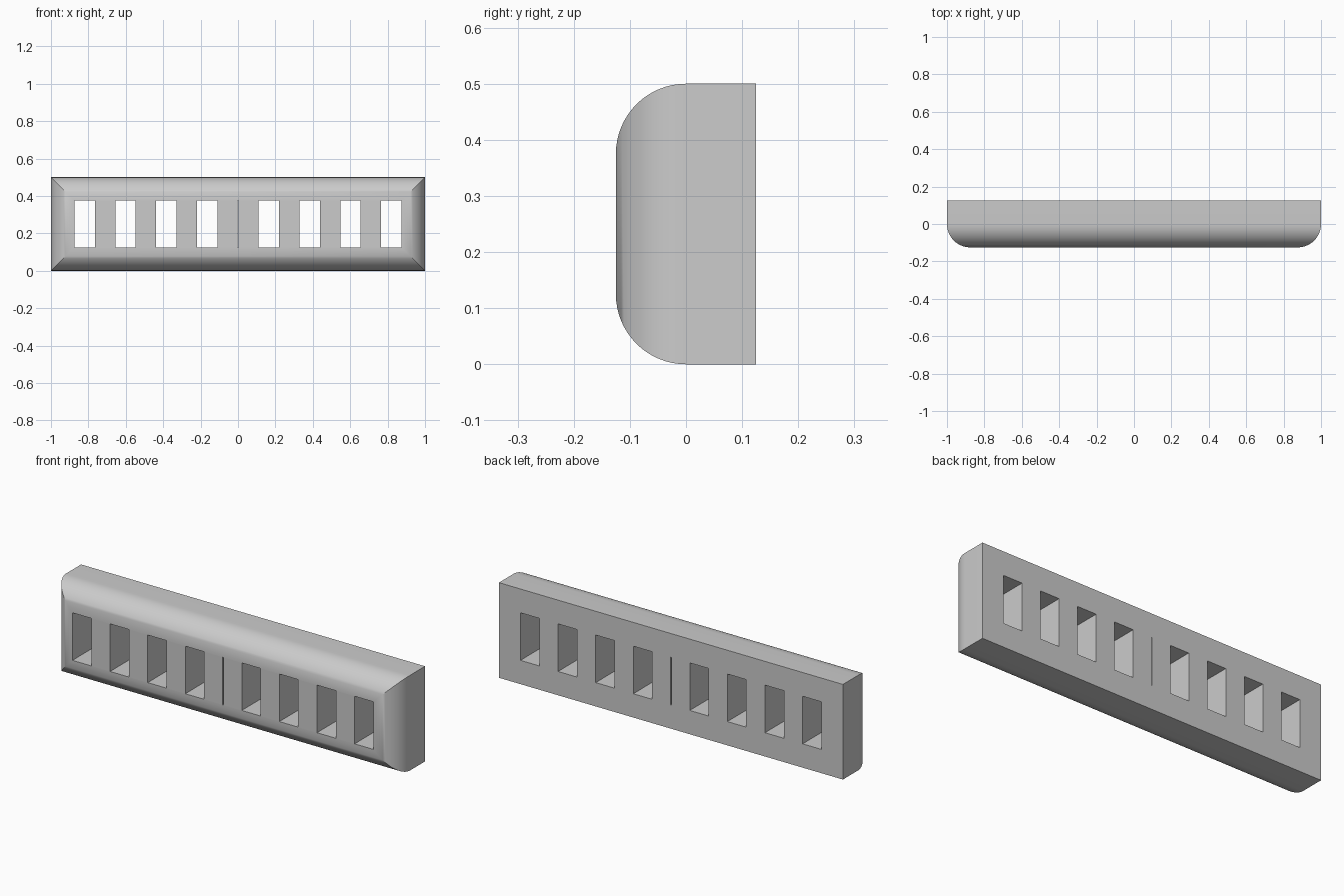
import bpy, bmesh, math

if "Cube" in bpy.data.objects:
    bpy.data.objects.remove(bpy.data.objects["Cube"], do_unlink=True)

HALF_W, HALF_D, HALF_H = 1.0, 0.125, 0.25
R = 0.125                                # front edge radius, also the rim width
OPEN_W, OPEN_H = HALF_W - R, HALF_H - R  # half size of the opening
CELL = 2 * OPEN_W / 16                   # width of one slot or one bar
SLIT = 0.002                             # half width of the centre slit
ARC_STEPS = 16

grey = bpy.data.materials.new("light grey")
grey.use_nodes = True
colour = (0.6, 0.6, 0.6, 1)
grey.diffuse_color = colour
grey.node_tree.nodes["Principled BSDF"].inputs["Base Color"].default_value = colour


def make_object(name, bm):
    bmesh.ops.recalc_face_normals(bm, faces=bm.faces)
    mesh = bpy.data.meshes.new(name)
    bm.to_mesh(mesh)
    bm.free()
    mesh.materials.append(grey)
    obj = bpy.data.objects.new(name, mesh)
    bpy.context.collection.objects.link(obj)
    return obj


# Rim: a rounded cross-section swept around the rectangular opening, with mitred corners
profile = [(0, HALF_D), (R, HALF_D)]     # (distance out from opening, y)
for i in range(ARC_STEPS + 1):
    a = math.pi / 2 * (1 - i / ARC_STEPS)
    profile.append((R * math.sin(a), -R * math.cos(a)))

bm = bmesh.new()
corners = [(-1, -1), (1, -1), (1, 1), (-1, 1)]
rings = [[bm.verts.new((sx * (OPEN_W + out), y, HALF_H + sz * (OPEN_H + out)))
          for out, y in profile] for sx, sz in corners]
for k in range(4):
    a, b = rings[k], rings[(k + 1) % 4]
    for i in range(len(profile)):
        j = (i + 1) % len(profile)
        bm.faces.new((a[i], a[j], b[j], b[i]))
rim = make_object("rounded_rim", bm)
bpy.ops.object.select_all(action='DESELECT')
rim.select_set(True)
bpy.context.view_layer.objects.active = rim
bpy.ops.object.shade_smooth_by_angle(angle=math.radians(30))


# Bars: upright blocks that divide the opening into slots
def make_bar(name, x0, x1):
    bm = bmesh.new()
    bmesh.ops.create_cube(bm, size=1)
    for v in bm.verts:
        v.co.x = x0 if v.co.x < 0 else x1
        v.co.y *= 2 * HALF_D
        v.co.z = HALF_H + v.co.z * 2 * OPEN_H
    make_object(name, bm)


for side, label in ((1, "left"), (-1, "right")):
    spans = [(SLIT, CELL)] + [(n * CELL, (n + 1) * CELL) for n in (2, 4, 6)]
    for n, (inner, outer) in enumerate(spans, 1):
        make_bar(f"{label}_bar_{n}", *sorted((side * inner, side * outer)))
